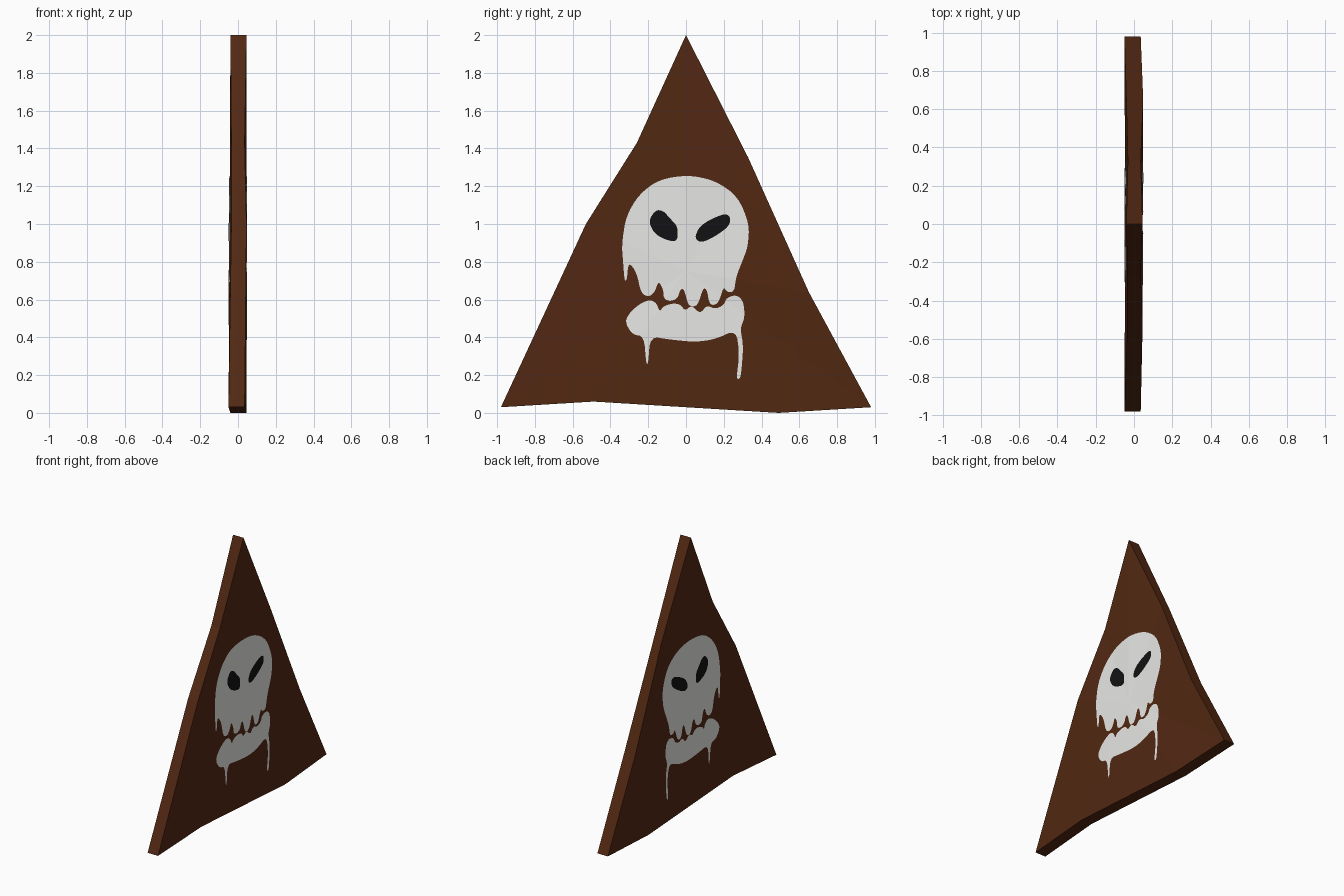
import bpy, bmesh

if "Cube" in bpy.data.objects:
    bpy.data.objects.remove(bpy.data.objects["Cube"])

def material(name, rgb):
    m = bpy.data.materials.new(name)
    m.diffuse_color = (*rgb, 1)
    m.use_nodes = True
    m.node_tree.nodes["Principled BSDF"].inputs["Base Color"].default_value = m.diffuse_color
    return m

BROWN = material("dark brown wood", (0.085, 0.021, 0.006))
WHITE = material("white paint", (0.8, 0.8, 0.79))
BLACK = material("black paint", (0.006, 0.006, 0.007))

# Panel outline: y, z, back-side x, front-side x
OUTLINE = [(0, 2, -.04, .045), (-.26, 1.43, -.035, .035), (-.53, 1, -.035, .045),
           (-.98, .03, -.05, .035), (-.49, .06, -.04, .045), (.49, 0, -.04, .045),
           (.98, .03, -.05, .035), (.65, .64, -.04, .048), (.33, 1.35, -.032, .035)]
CENTRE = (0, .75, -.046, .044)

def make_object(name, bm, mat):
    bmesh.ops.recalc_face_normals(bm, faces=bm.faces[:])
    mesh = bpy.data.meshes.new(name)
    bm.to_mesh(mesh)
    bm.free()
    mesh.materials.append(mat)
    ob = bpy.data.objects.new(name, mesh)
    bpy.context.collection.objects.link(ob)
    return ob

def warped_panel(name, mat, grow=0.0):
    """Slightly warped triangular board, fanned from its centre on both sides."""
    bm = bmesh.new()
    left = [bm.verts.new((a - grow, y, z)) for y, z, a, b in OUTLINE + [CENTRE]]
    right = [bm.verts.new((b + grow, y, z)) for y, z, a, b in OUTLINE + [CENTRE]]
    n = len(OUTLINE)
    for i in range(n):
        j = (i + 1) % n
        bm.faces.new((left[i], left[j], left[n]))
        bm.faces.new((right[j], right[i], right[n]))
        bm.faces.new((left[j], left[i], right[i], right[j]))
    return make_object(name, bm, mat)

def round_corners(pts, passes=2):
    for _ in range(passes):
        out = []
        for (a, b), (c, d) in zip(pts, pts[1:] + pts[:1]):
            out += [(a * .77 + c * .23, b * .77 + d * .23),
                    (a * .23 + c * .77, b * .23 + d * .77)]
        pts = out
    return pts

def painted_shape(name, pts, mat, lift):
    """Paint skin on both board faces: a prism cut from a slightly thicker board."""
    pts = round_corners(pts)
    bm = bmesh.new()
    a = [bm.verts.new((-.2, y, z)) for y, z in pts]
    b = [bm.verts.new((.2, y, z)) for y, z in pts]
    bm.faces.new(a)
    bm.faces.new(b[::-1])
    for i in range(len(pts)):
        bm.faces.new((a[i - 1], a[i], b[i], b[i - 1]))
    cutter = make_object("cutter", bm, mat)
    cutter.hide_render = True
    ob = warped_panel(name, mat, lift)
    mod = ob.modifiers.new("cut", 'BOOLEAN')
    mod.operation, mod.solver, mod.object = 'INTERSECT', 'EXACT', cutter
    bpy.context.view_layer.objects.active = ob
    bpy.ops.object.modifier_apply(modifier="cut")
    bpy.data.objects.remove(cutter)
    # keep only the two visible skins
    bm = bmesh.new()
    bm.from_mesh(ob.data)
    bm.normal_update()
    sides = [f for f in bm.faces if abs(f.normal.x) < .5]
    bmesh.ops.delete(bm, geom=sides, context='FACES')
    bm.to_mesh(ob.data)
    bm.free()
    return ob

warped_panel("triangle_panel", BROWN)

# Skull top with ragged teeth
painted_shape("skull_top", [
    (.01, 1.26), (.155, 1.23), (.275, 1.145), (.335, 1.0), (.328, .88), (.297, .8),
    (.265, .72), (.255, .64), (.215, .64), (.2, .67), (.17, .575), (.125, .57),
    (.11, .655), (.09, .66), (.065, .575), (.035, .56), (.01, .575), (-.01, .655),
    (-.03, .655), (-.045, .605), (-.085, .59), (-.118, .605), (-.12, .65),
    (-.145, .7), (-.165, .64), (-.195, .615), (-.237, .63), (-.262, .745),
    (-.305, .8), (-.313, .7), (-.326, .7), (-.333, .8), (-.34, .89),
    (-.318, 1.04), (-.25, 1.155), (-.145, 1.235)], WHITE, .003)

# Jaw with two paint drips
painted_shape("skull_jaw", [
    (-.325, .485), (-.29, .54), (-.24, .58), (-.19, .6), (-.155, .58), (-.14, .535),
    (-.12, .565), (-.07, .58), (-.03, .575), (-.005, .54), (.03, .57), (.075, .525),
    (.11, .57), (.155, .55), (.2, .57), (.215, .61), (.265, .625), (.303, .595),
    (.312, .505), (.287, .45), (.303, .36), (.297, .26), (.288, .18), (.266, .18),
    (.283, .31), (.265, .44), (.155, .39), (.05, .375), (-.085, .388),
    (-.19, .405), (-.2, .26), (-.211, .26), (-.222, .405), (-.285, .415)],
    WHITE, .003)

# Eyes
painted_shape("small_eye", [
    (-.2, 1.015), (-.16, 1.075), (-.12, 1.07), (-.085, 1.03), (-.043, .985),
    (-.045, .91), (-.09, .91), (-.165, .945)], BLACK, .006)
painted_shape("slanted_eye", [
    (.045, .925), (.07, .985), (.13, 1.025), (.205, 1.055), (.235, 1.04),
    (.23, .99), (.155, .935), (.08, .9)], BLACK, .006)
